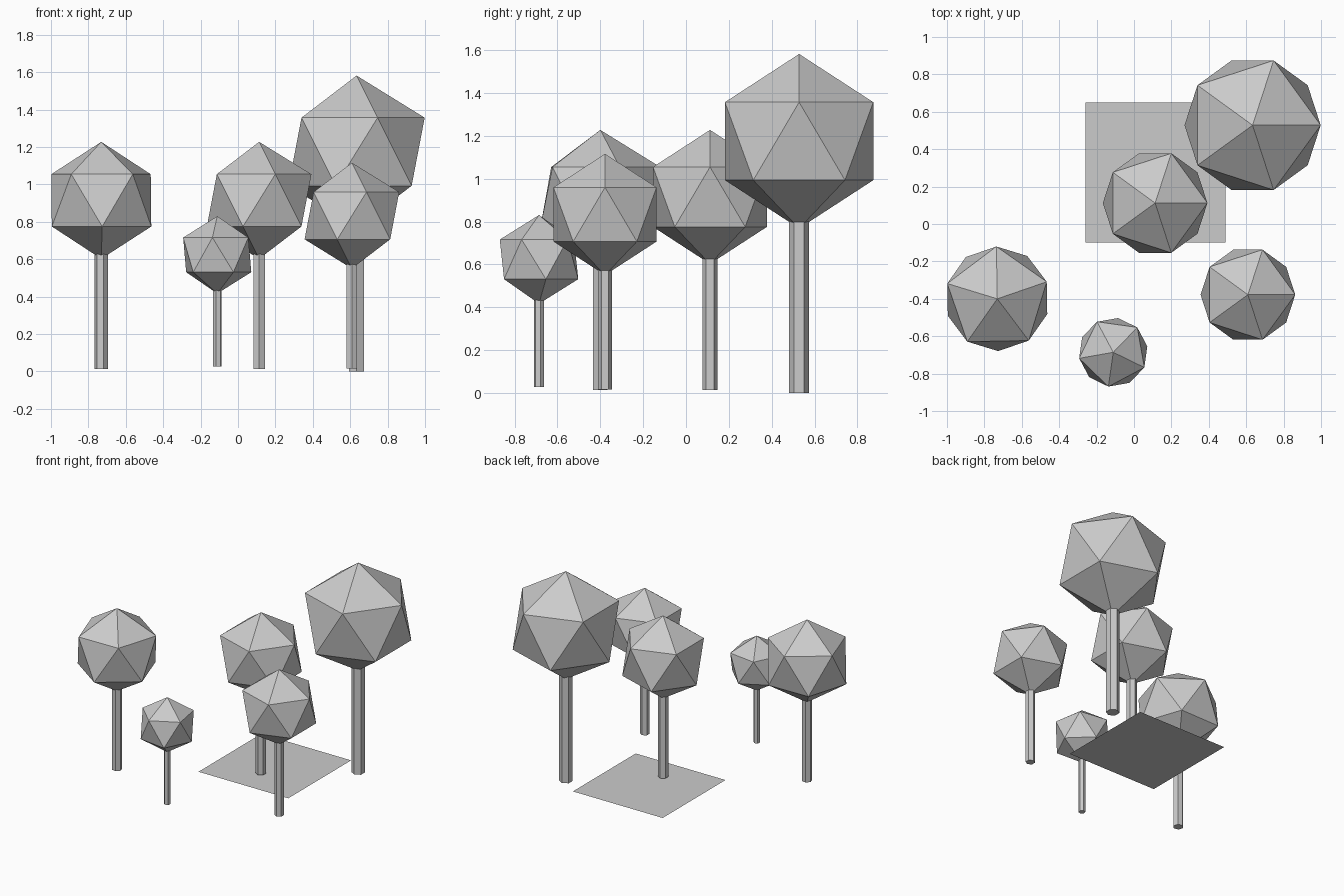
import bpy
from math import radians

cube = bpy.data.objects.get("Cube")
if cube:
    bpy.data.objects.remove(cube, do_unlink=True)

# One plain grey for everything
grey = bpy.data.materials.new("plain_grey")
grey.use_nodes = True
colour = (0.6, 0.6, 0.6, 1)
grey.diffuse_color = colour
grey.node_tree.nodes["Principled BSDF"].inputs["Base Color"].default_value = colour

CROWN_RADIUS, CROWN_HEIGHT = 0.407, 1.175
TRUNK_RADIUS, TRUNK_LENGTH = 0.0467, 0.85
PIVOT = 0.054  # trees of every size share this scaling height


def finish(name):
    obj = bpy.context.object
    obj.name = name
    obj.data.materials.append(grey)
    return obj


def tree(name, x, y, size, turn=0):
    base = PIVOT * (1 - size)
    spin = (0, 0, radians(turn))
    # Six-sided trunk reaching into the crown
    bpy.ops.mesh.primitive_cylinder_add(
        vertices=6, radius=TRUNK_RADIUS * size, depth=TRUNK_LENGTH * size,
        location=(x, y, base + TRUNK_LENGTH * size / 2), rotation=spin)
    finish(name + "_trunk")
    # Faceted twenty-sided crown
    bpy.ops.mesh.primitive_ico_sphere_add(
        subdivisions=1, radius=CROWN_RADIUS * size,
        location=(x, y, base + CROWN_HEIGHT * size), rotation=spin)
    finish(name + "_crown")


# Flat square of ground
bpy.ops.mesh.primitive_plane_add(size=0.75, location=(0.115, 0.275, 0.004))
finish("ground_square")

tree("large_tree", 0.634, 0.528, 1.0)
tree("middle_tree", 0.113, 0.112, 0.768)
tree("left_tree", 0.609, -0.378, 0.695)
tree("right_tree", -0.731, -0.4, 0.768, 19)
tree("small_tree", -0.111, -0.686, 0.508, 46)
